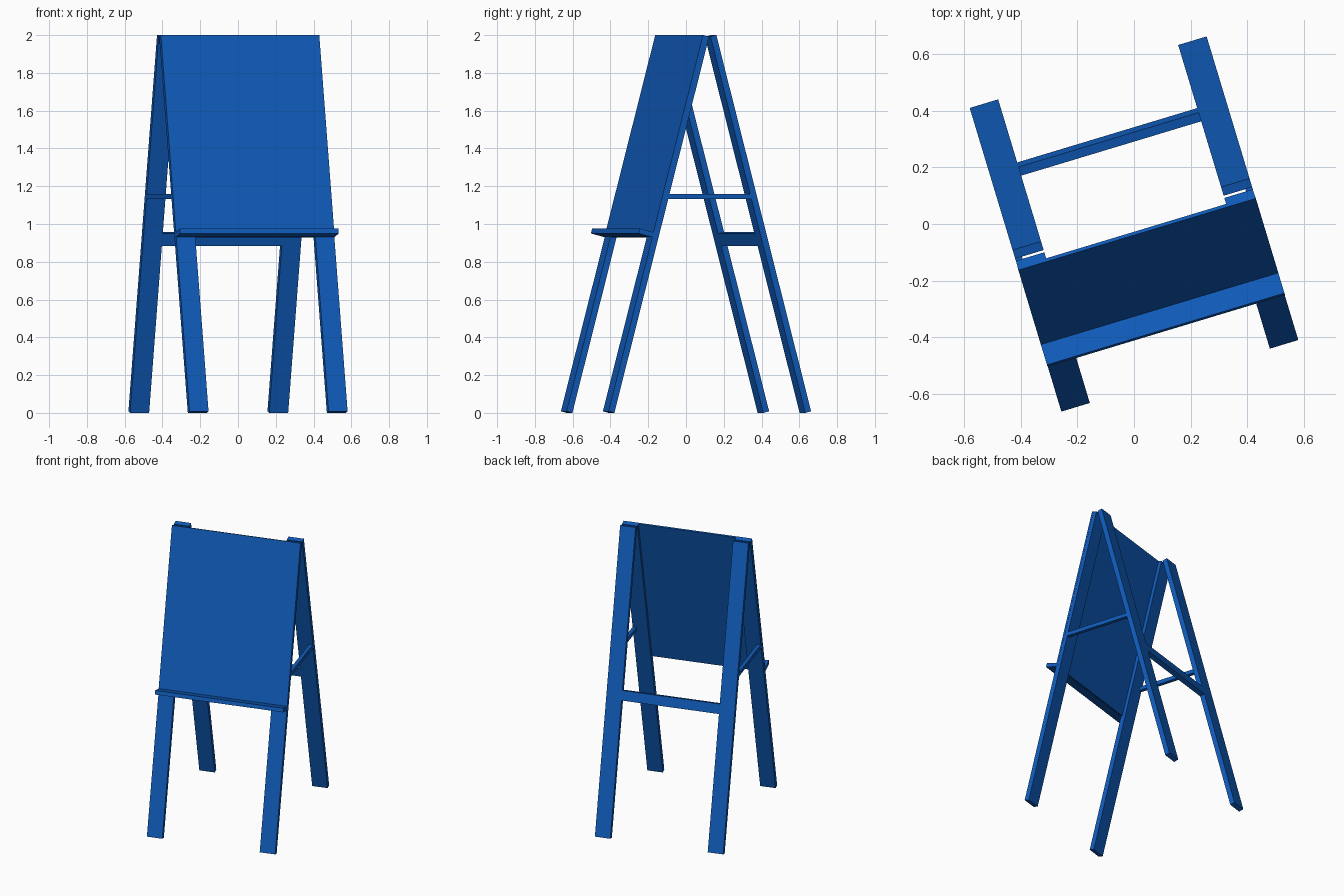
import bpy, bmesh, math
from mathutils import Vector, Matrix

cube = bpy.data.objects.get("Cube")
if cube:
    bpy.data.objects.remove(cube, do_unlink=True)

# Single blue paint
blue = bpy.data.materials.new("blue_paint")
blue.use_nodes = True
colour = (0.005, 0.107, 0.5, 1.0)
blue.diffuse_color = colour
blue.node_tree.nodes["Principled BSDF"].inputs["Base Color"].default_value = colour

TURN = Matrix.Rotation(math.radians(16.8), 4, 'Z')  # whole easel is turned
FOOT_Y, FOOT_Z, TOP_Y = 0.56, 0.0085, 0.036         # outer face of a leg
LEAN = math.atan2(FOOT_Y - TOP_Y, 2.0 - FOOT_Z)
LENGTH = math.hypot(FOOT_Y - TOP_Y, 2.0 - FOOT_Z)
HALF, LEG_W, LEG_T = 0.437, 0.105, 0.033


def add_box(name, lo, hi, place=lambda p: p):
    """Box from lo to hi, its corners moved by place, then turned."""
    bm = bmesh.new()
    bmesh.ops.create_cube(bm, size=1)
    for v in bm.verts:
        v.co = place(Vector([(l + h) / 2 + c * (h - l) for l, h, c in zip(lo, hi, v.co)]))
    bmesh.ops.recalc_face_normals(bm, faces=bm.faces)
    mesh = bpy.data.meshes.new(name)
    bm.to_mesh(mesh)
    bm.free()
    mesh.materials.append(blue)
    obj = bpy.data.objects.new(name, mesh)
    obj.matrix_world = TURN
    bpy.context.collection.objects.link(obj)
    return obj


def slanted(end):
    """Frame of a leaning leg pair: x, depth inward, distance up the leg."""
    def place(p):
        y = -FOOT_Y + p.z * math.sin(LEAN) + p.y * math.cos(LEAN)
        z = FOOT_Z + p.z * math.cos(LEAN) - p.y * math.sin(LEAN)
        return Vector((p.x, -end * y, z))
    return place


def up(z):
    """Distance up the leg at height z."""
    return (z - FOOT_Z) / math.cos(LEAN)


front, back = slanted(1), slanted(-1)
front = slanted(-1)
back = slanted(1)

# Four legs
for end, frame in (("front", front), ("back", back)):
    for side, sign in (("left", 1), ("right", -1)):
        x0, x1 = sorted((sign * HALF, sign * (HALF - LEG_W)))
        add_box(f"{end}_{side}_leg", (x0, 0, 0), (x1, LEG_T, LENGTH), frame)

# Drawing board and its tray, on the front legs
add_box("board", (-HALF - 0.001, -0.002, up(0.932)), (HALF + 0.001, 0.01, LENGTH), front)
add_box("tray", (-HALF - 0.001, -0.079, up(0.93)), (HALF + 0.001, 0.0, up(0.956)), front)

# Cross rail between the back legs
inner = HALF - LEG_W
add_box("back_rail", (-inner, 0.0, up(0.893)), (inner, LEG_T, up(0.957)), back)

# Side braces joining front and back legs
for side, sign in (("left", 1), ("right", -1)):
    x0, x1 = sorted((sign * HALF, sign * (HALF - 0.025)))
    add_box(f"{side}_brace", (x0, -0.235, 1.133), (x1, 0.235, 1.16))
